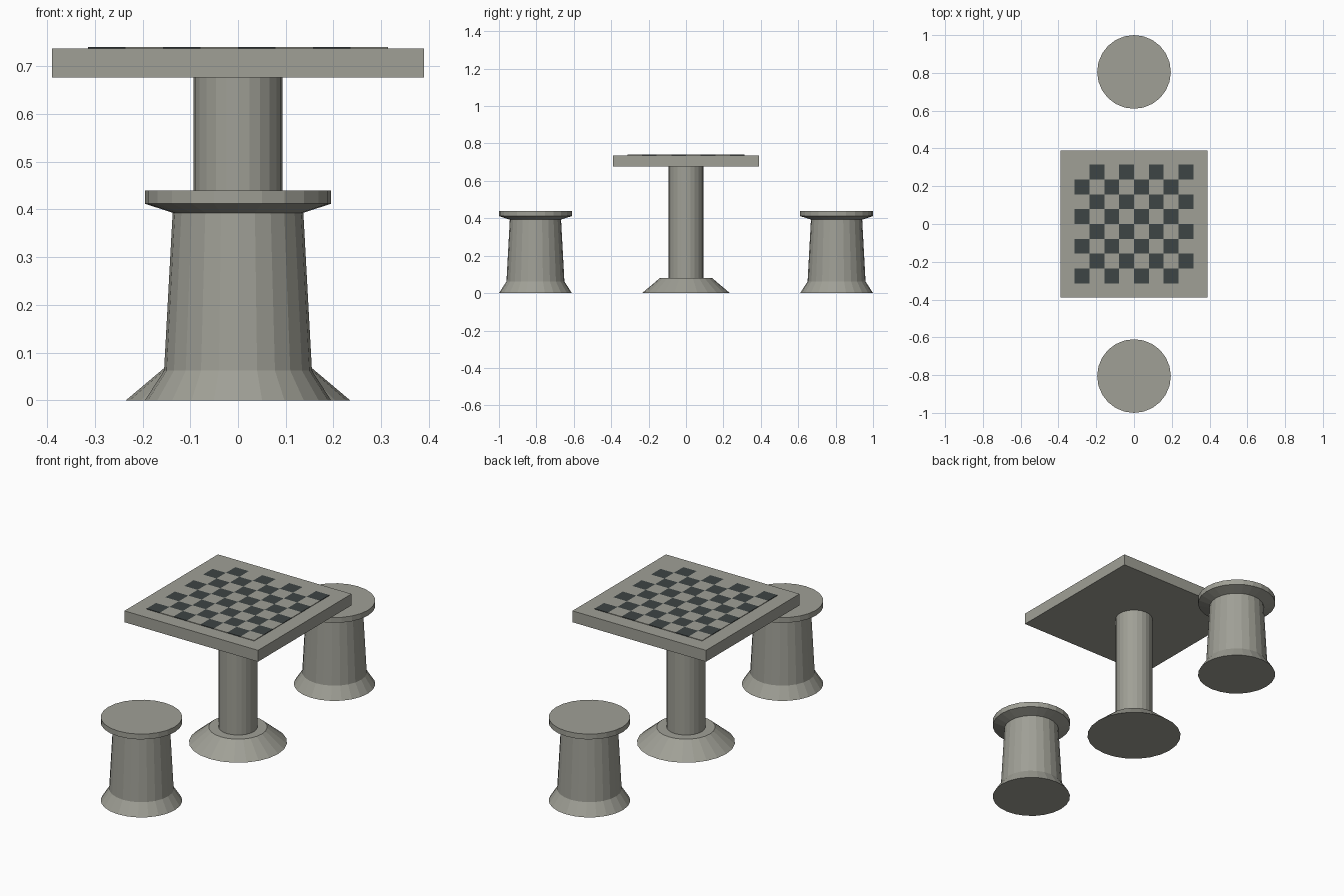
import bpy, bmesh, math

if "Cube" in bpy.data.objects:
    bpy.data.objects.remove(bpy.data.objects["Cube"])

SEGMENTS = 24


def material(name, rgb):
    m = bpy.data.materials.new(name)
    m.diffuse_color = (*rgb, 1)
    m.use_nodes = True
    m.node_tree.nodes["Principled BSDF"].inputs["Base Color"].default_value = m.diffuse_color
    return m


concrete = material("grey concrete", (0.35, 0.35, 0.305))
dark = material("dark square", (0.048, 0.058, 0.058))


def finish(name, bm, mats, loc):
    bmesh.ops.recalc_face_normals(bm, faces=bm.faces)
    me = bpy.data.meshes.new(name)
    bm.to_mesh(me)
    bm.free()
    for m in mats:
        me.materials.append(m)
    ob = bpy.data.objects.new(name, me)
    ob.location = loc
    bpy.context.collection.objects.link(ob)
    return ob


def lathe(name, profile, loc=(0, 0, 0)):
    """Turn a (radius, height) profile into a capped solid."""
    bm = bmesh.new()
    rings = []
    for r, z in profile:
        rings.append([bm.verts.new((r * math.cos(2 * math.pi * i / SEGMENTS),
                                    r * math.sin(2 * math.pi * i / SEGMENTS), z))
                      for i in range(SEGMENTS)])
    for a, b in zip(rings, rings[1:]):
        for i in range(SEGMENTS):
            j = (i + 1) % SEGMENTS
            bm.faces.new((a[i], a[j], b[j], b[i]))
    bm.faces.new(rings[0][::-1])
    bm.faces.new(rings[-1])
    return finish(name, bm, [concrete], loc)


def slab(name, half, z0, z1):
    bm = bmesh.new()
    bmesh.ops.create_cube(bm, size=1)
    for v in bm.verts:
        v.co.x *= 2 * half
        v.co.y *= 2 * half
        v.co.z = z1 if v.co.z > 0 else z0
    return finish(name, bm, [concrete], (0, 0, 0))


# Table: flared foot, column and square top
lathe("table_foot", [(0.235, 0), (0.14, 0.08)])
lathe("table_column", [(0.093, 0.07), (0.093, 0.68)])
slab("table_top", 0.39, 0.677, 0.737)

# Chessboard: thin 8 x 8 plate, squares coloured by parity
HALF, N = 0.314, 8
cell = 2 * HALF / N
bm = bmesh.new()
bmesh.ops.create_grid(bm, x_segments=N, y_segments=N, size=HALF)
squares = list(bm.faces)
for f in squares:
    c = f.calc_center_median()
    col, row = int((c.x + HALF) / cell), int((c.y + HALF) / cell)
    f.material_index = 1 if (col + row) % 2 == 0 else 0
# rim of the plate takes the colour of the adjoining square
border = [e for e in bm.edges if e.is_boundary]
owner = {e: e.link_faces[0].material_index for e in border}
low = {}
for v in {v for e in border for v in e.verts}:
    low[v] = bm.verts.new((v.co.x, v.co.y, -0.004))
for e in border:
    a, b = e.verts
    f = bm.faces.new((a, b, low[b], low[a]))
    f.material_index = owner[e]
finish("chessboard", bm, [concrete, dark], (0, 0, 0.740))

# Stools: flared foot, tapering body, lipped seat
stool = [(0.195, 0), (0.155, 0.062), (0.137, 0.393), (0.195, 0.412), (0.195, 0.44)]
for label, y in (("front_stool", -0.805), ("back_stool", 0.805)):
    lathe(label, stool, (0, y, 0))
